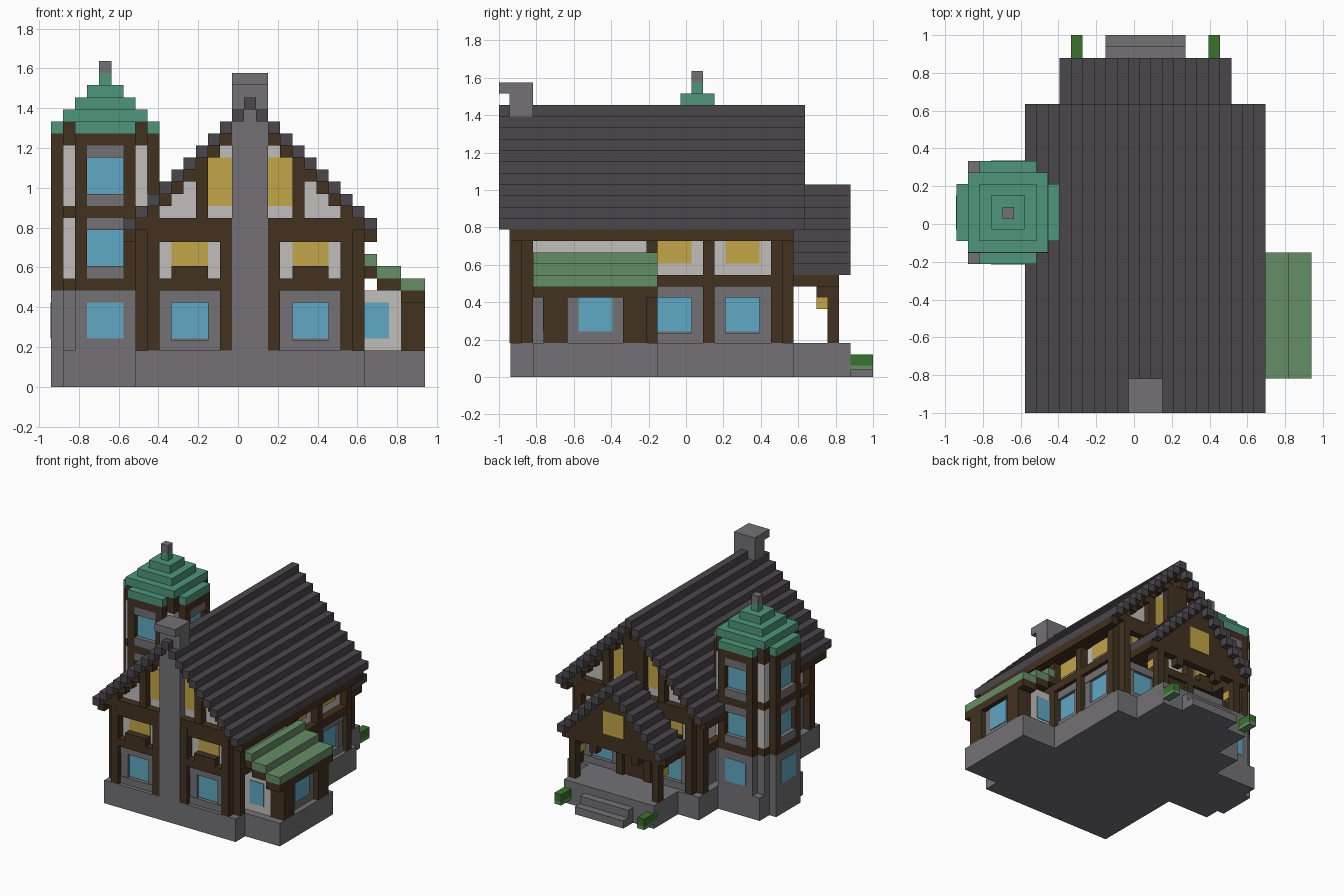
import bpy, bmesh

old = bpy.data.objects.get("Cube")
if old:
    bpy.data.objects.remove(old, do_unlink=True)

U = 2 / 33          # block size; all parts are laid out in whole blocks
CX, CY = 15.5, 16.5
MID = 16.5          # house centre line


def srgb(hexa):
    c = [int(hexa[i:i + 2], 16) / 255 for i in (0, 2, 4)]
    return [v / 12.92 if v < .04 else ((v + .055) / 1.055) ** 2.4 for v in c] + [1]


def material(name, hexa):
    m = bpy.data.materials.new(name)
    m.use_nodes = True
    col = srgb(hexa)
    m.diffuse_color = col
    m.node_tree.nodes["Principled BSDF"].inputs["Base Color"].default_value = col
    return m


stone = material("stone", "737175")
slate = material("slate", "4b474c")
timber = material("timber", "423220")
plaster = material("plaster", "c0bfbc")
glass = material("glass", "60a8c4")
lamplight = material("lamplight", "c2a548")
copper = material("copper", "4e957b")
moss = material("moss", "668e66")
leaf = material("leaf", "38742c")

parts = {}


def add(name, mat, x0, x1, y0, y1, z0, z1):
    parts.setdefault(name, (mat, []))[1].append((x0, x1, y0, y1, z0, z1))


def panel(name, mat, face, a0, a1, z0, z1, o0, o1):
    """Block on a wall: a runs along it, o is the distance out of it."""
    axis, plane, out = face
    p, q = sorted((plane + out * o0, plane + out * o1))
    if axis == "y":
        add(name, mat, a0, a1, p, q, z0, z1)
    else:
        add(name, mat, p, q, a0, a1, z0, z1)


FRONT, BACK = ("y", 2, -1), ("y", 25, 1)
LEFT, RIGHT = ("x", 8, -1), ("x", 25, 1)

# House body
add("house_base", stone, 7, 26, 1, 26, 0, 3)
add("ground_floor_wall", stone, 8, 25, 2, 25, 3, 8)
add("upper_floor_wall", plaster, 8, 25, 2, 25, 8, 13)

# Stepped main roof, rake boards and gable walls
for i in range(6, 27):
    top = 24 - abs(i - 16)
    add("main_roof", slate, i, i + 1, 0, 27, top - 1, top)
    add("rake_boards", timber, i, i + 1, 1, 26, top - 2, top - 1)
    if top > 15 and 8 <= i < 25:
        add("gable_wall", plaster, i, i + 1, 2, 25, 13, top - 2)


def bay_window(face, a, sill):
    """Blue window below and lit window above."""
    panel("lower_panes", glass, face, a, a + 3, 4, 7, 0, .1)
    panel("upper_panes", lamplight, face, a, a + 3, 10, 12, 0, .1)
    panel("stone_sills", stone, face, a - 1, a + 4, 3, 3.9, 0, .5)
    panel("stone_lintels", stone, face, a - 1, a + 4, 7, 8, 0, .5)
    for e in (a - 1, a + 3):
        panel("stone_jambs", stone, face, e, e + 1, 3, 8, 0, .4)
    if sill:
        panel("window_boxes", timber, face, a, a + 3, 9, 10, 0, 1)


# Front and back timber frame
for face in (FRONT, BACK):
    for a in (8, 14, 18, 24):
        panel("house_posts", timber, face, a, a + 1, 3, 13, 0, 1)
    panel("floor_beams", timber, face, 9, 24, 8, 9, 0, 1)
    panel("gable_beams", timber, face, 8, 25, 12, 14, 0, .98)
    for a in (10, 20):
        bay_window(face, a, True)
    for a, b in ((12, 13), (18, 20)):
        panel("gable_panes", lamplight, face, MID + MID - b if a == 12 else a,
              MID + MID - a if a == 12 else b, 15, 19, 0, .1)
    panel("gable_panes", lamplight, face, 13, 15, 15, 19, 0, .1)
    for a in (12, 20):
        panel("gable_posts", timber, face, a, a + 1, 14, 19, 0, .9)
panel("gable_posts", timber, BACK, 15, 18, 14, 21, 0, .9)

# Side timber frame
for face, posts, bays in ((RIGHT, (2, 13, 18, 24), (14, 20)),
                          (LEFT, (2, 11, 24), (6,))):
    for a in posts:
        panel("house_posts", timber, face, a, a + 1, 3, 13, 0, 1)
    panel("floor_beams", timber, face, 3, 24, 8, 9, 0, 1)
    panel("eave_beams", timber, face, 2, 25, 12, 13, 0, .98)
    for a in bays:
        bay_window(face, a, False)

# Chimney
add("chimney", stone, 15, 18, .95, 3, 3, 25)
add("chimney_cap", stone, 15, 18, 0, 3, 25, 26)

# Tower: square core with a projecting bay on each side
TX, TY = 4.5, 17.5


def tower_block(name, mat, rx, ry, z0, z1):
    add(name, mat, TX - rx, TX + rx, TY - ry, TY + ry, z0, z1)


for rx, ry in ((4.5, 2.5), (3.5, 3.5), (2.5, 4.5)):
    tower_block("tower_base", stone, rx, ry, 0, 8)
add("tower_footing", stone, 1, 2, 13, 22, 0, 3)
tower_block("tower_wall", plaster, 3.5, 3.5, 8, 21)
for z, h in ((8, 1), (14, 1), (20, 2)):
    tower_block("tower_rings", timber, 3.52, 3.52, z, z + h)
for face, c in ((("y", 14, -1), TX), (("y", 21, 1), TX),
                (("x", 1, -1), TY), (("x", 8, 1), TY)):
    for e in (c - 2.5, c + 1.5):
        panel("tower_posts", timber, face, e, e + 1, 8, 21, 0, 1)
    for z in (8, 14, 20):
        panel("tower_beams", timber, face, c - 1.5, c + 1.5, z, z + 1, 0, 1)
    for z in (9, 15):
        panel("tower_sills", stone, face, c - 1.5, c + 1.5, z, z + 1, 0, 1)
        panel("tower_lintels", stone, face, c - 1.5, c + 1.5, z + 4, z + 5, 0, 1)
        panel("tower_panes", glass, face, c - 1.5, c + 1.5, z + 1, z + 4, 0, .4)
    panel("tower_panes", glass, face, c - 1.5, c + 1.5, 4, 7, .9, 1.05)
tower_block("tower_roof", copper, 4.5, 2.5, 21, 22)
tower_block("tower_roof", copper, 2.5, 4.5, 21, 22)
for k in range(4):
    tower_block("tower_roof", copper, 3.5 - k, 3.5 - k, 22 + k, 23 + k)
tower_block("tower_finial", stone, .5, .5, 26, 27)

# Sun room on the model's left with a mossy lean-to roof
add("sunroom_base", stone, 25, 31, 3, 14, 0, 3)
add("sunroom_wall", plaster, 25, 30, 4, 13, 3, 8)
for y0, y1 in ((3.9, 4), (13, 13.1)):
    add("sunroom_panes", glass, 26, 28, y0, y1, 4, 7)
for y in (4, 11):
    add("sunroom_posts", timber, 29, 31, y - .05, y + 2.05, 3, 8)
add("sunroom_surround", stone, 30, 30.3, 6, 11, 3, 8)
add("sunroom_panes", glass, 30.3, 30.4, 7, 10, 4, 7)
for x0, x1, z in ((26, 27, 10), (27, 29, 9), (29, 31, 8)):
    add("sunroom_roof", moss, x0, x1, 3, 14, z, z + 1)
    add("sunroom_beams", timber, x0, x1, 3, 14, z - 1, z)

# Back porch
add("porch_base", stone, 10, 23, 26, 31, 0, 3)
for k in (1, 2):
    add("porch_steps", stone, 13, 20, 31, 30 + k + 1 - .0, 0, 3 - k)
for i in range(9, 24):
    top = 17 - abs(i - 16)
    add("porch_roof", slate, i, i + 1, 26, 31, top - 1, top)
    add("porch_rafters", timber, i, i + 1, 26, 30, top - 2, top - 1)
    if 10 <= i < 23:
        add("porch_gable", timber, i, i + 1, 29, 30, 8, max(9, top - 2))
add("porch_gable_pane", lamplight, 15, 18, 30, 30.1, 10, 13)
for x in (10, 13, 19, 22):
    add("porch_posts", timber, x, x + 1, 29, 30, 7 if x in (13, 19) else 3, 8)
for x in (10, 22):
    add("porch_side_beams", timber, x, x + 1, 26, 29, 8, 9)
    add("porch_brackets", timber, x, x + 1, 28, 29, 7, 8)
    add("porch_lanterns", lamplight, x, x + 1, 28, 29, 6, 7)
    add("planter_leaves", leaf, x, x + 1, 30, 33, 1, 2)
    add("planter_moss", moss, x, x + 1, 31, 33, .6, 1)
add("back_door", timber, 15, 18, 25, 25.6, 3, 8)

# Build every part from its blocks
for name, (mat, blocks) in parts.items():
    bm = bmesh.new()
    for x0, x1, y0, y1, z0, z1 in blocks:
        for v in bmesh.ops.create_cube(bm, size=1)["verts"]:
            v.co = (((x1 if v.co.x > 0 else x0) - CX) * U,
                    ((y1 if v.co.y > 0 else y0) - CY) * U,
                    (z1 if v.co.z > 0 else z0) * U)
    mesh = bpy.data.meshes.new(name)
    bm.to_mesh(mesh)
    bm.free()
    mesh.materials.append(mat)
    bpy.context.collection.objects.link(bpy.data.objects.new(name, mesh))
